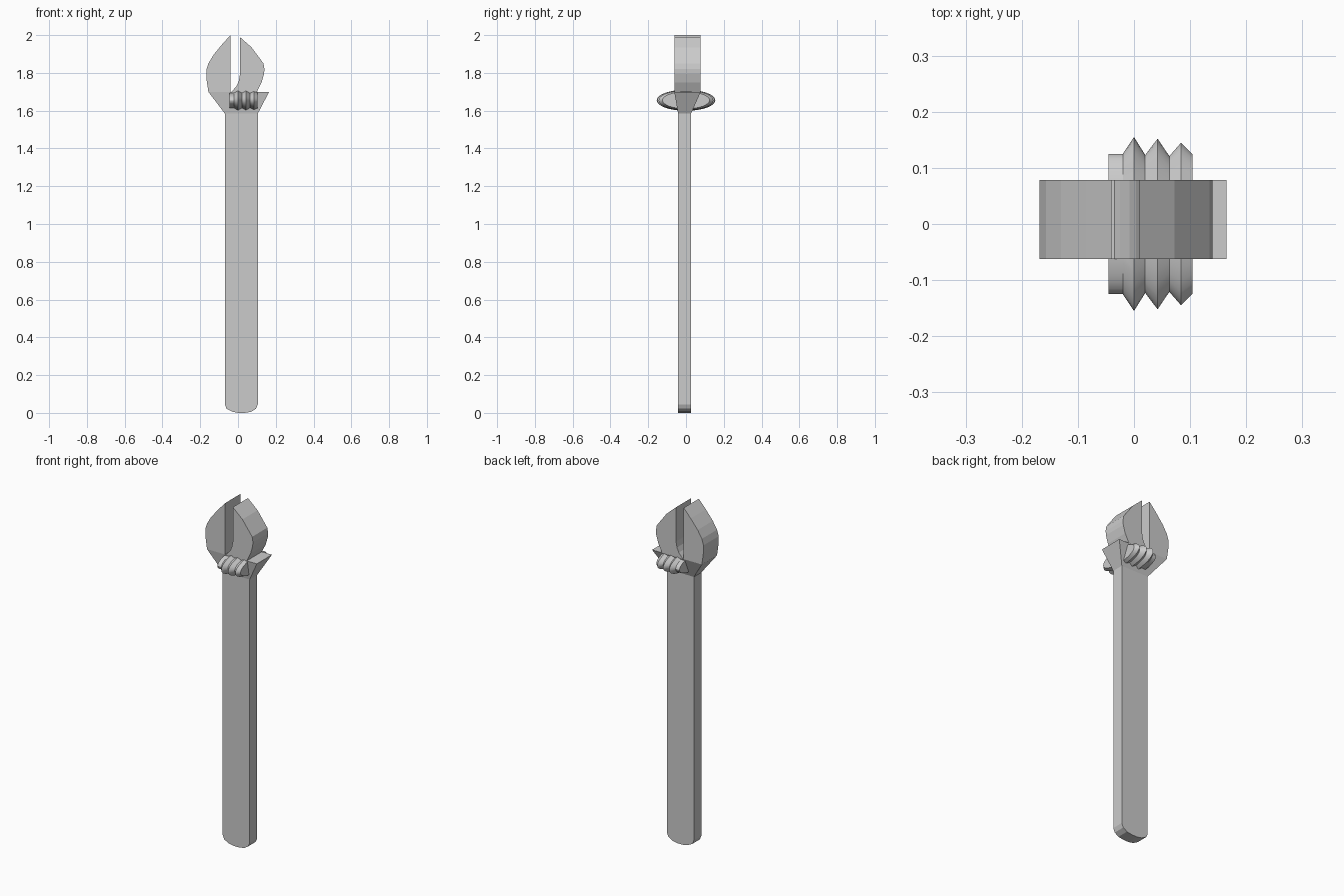
import bpy
from math import cos, sin, pi, radians

if "Cube" in bpy.data.objects:
    bpy.data.objects.remove(bpy.data.objects["Cube"])

HANDLE_Y = (-0.042, 0.027)
HEAD_Y = (-0.062, 0.078)


def mesh_object(name, verts, faces):
    mesh = bpy.data.meshes.new(name)
    mesh.from_pydata(verts, [], faces)
    mesh.validate()
    obj = bpy.data.objects.new(name, mesh)
    bpy.context.collection.objects.link(obj)
    bpy.context.view_layer.objects.active = obj
    for o in bpy.context.selected_objects:
        o.select_set(False)
    obj.select_set(True)
    bpy.ops.object.mode_set(mode='EDIT')
    bpy.ops.mesh.select_all(action='SELECT')
    bpy.ops.mesh.normals_make_consistent(inside=False)
    bpy.ops.object.mode_set(mode='OBJECT')
    return obj


def bridge(name, rings):
    """Capped skin over a list of equal-length point rings."""
    n = len(rings[0])
    faces = [list(range(n)), list(range((len(rings) - 1) * n, len(rings) * n))]
    for r in range(len(rings) - 1):
        for i in range(n):
            j = (i + 1) % n
            faces.append((r * n + i, r * n + j, (r + 1) * n + j, (r + 1) * n + i))
    return mesh_object(name, [p for ring in rings for p in ring], faces)


def plate(name, outline, depth):
    """Front outline in x and z, extruded along y."""
    return bridge(name, [[(x, y, z) for x, z in outline] for y in depth])


# Flat handle with a rounded foot
plate("handle", [(-0.07, 1.585), (-0.07, 0.045), (-0.06, 0.022), (-0.03, 0.006),
                 (0.0, 0.0), (0.035, 0.0), (0.07, 0.006), (0.095, 0.022),
                 (0.105, 0.045), (0.105, 1.585)], HANDLE_Y)

# Neck flaring from the handle section up to the head section
def section(x0, x1, depth, z):
    return [(x0, depth[0], z), (x1, depth[0], z), (x1, depth[1], z), (x0, depth[1], z)]

bridge("neck", [section(-0.07, 0.105, HANDLE_Y, 1.585),
                section(-0.157, 0.165, HEAD_Y, 1.70)])

# Fixed jaw
plate("fixed_jaw", [(-0.04, 1.70), (-0.04, 2.0), (-0.085, 1.95), (-0.13, 1.895),
                    (-0.157, 1.85), (-0.168, 1.815), (-0.168, 1.775), (-0.157, 1.70)],
      HEAD_Y)

# Sliding jaw with a curved throat
plate("sliding_jaw", [(0.10, 1.70), (0.125, 1.75), (0.138, 1.795), (0.14, 1.82),
                      (0.135, 1.85), (0.072, 1.935), (0.01, 1.99), (0.01, 1.79),
                      (0.004, 1.757), (-0.008, 1.73), (-0.025, 1.71), (-0.035, 1.70)],
      HEAD_Y)

# Ridged adjusting screw, a flattened lathe along x
profile = [(-0.045, 0.125), (-0.02, 0.125), (0.0, 0.155), (0.02, 0.123),
           (0.042, 0.152), (0.063, 0.121), (0.084, 0.145), (0.104, 0.125)]
sides = 32
screw = bridge("adjusting_screw", [
    [(x, r * cos(2 * pi * i / sides), 1.655 + 0.36 * r * sin(2 * pi * i / sides))
     for i in range(sides)] for x, r in profile])
bpy.ops.object.shade_smooth_by_angle(angle=radians(30))
